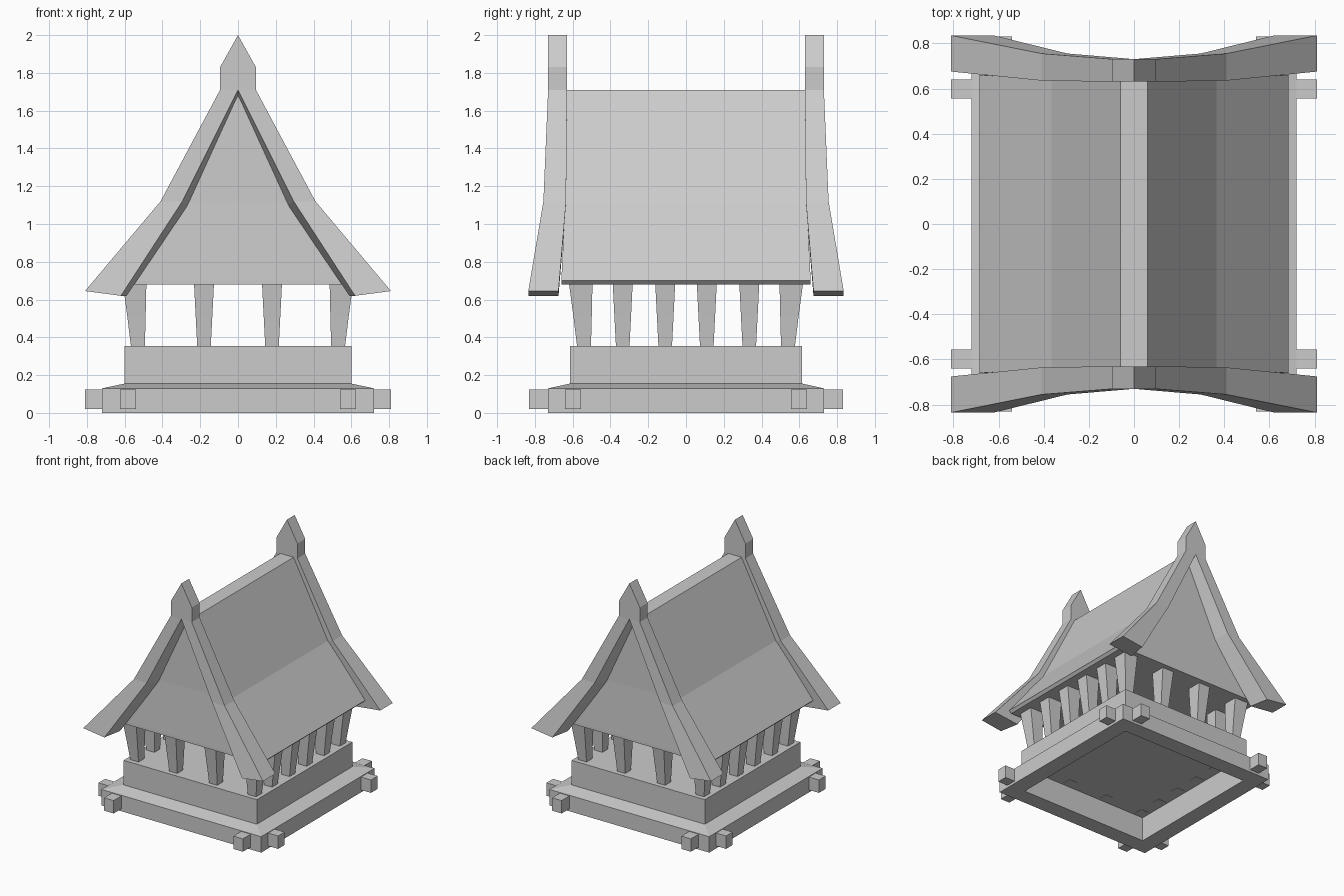
import bpy
import bmesh

cube = bpy.data.objects.get("Cube")
if cube:
    bpy.data.objects.remove(cube, do_unlink=True)

grey = bpy.data.materials.new("plain_grey")
grey.use_nodes = True
colour = (0.6, 0.6, 0.6, 1)
grey.diffuse_color = colour
grey.node_tree.nodes["Principled BSDF"].inputs["Base Color"].default_value = colour


def finish(name, bm):
    bmesh.ops.remove_doubles(bm, verts=bm.verts, dist=0.0001)
    bmesh.ops.recalc_face_normals(bm, faces=bm.faces)
    mesh = bpy.data.meshes.new(name)
    bm.to_mesh(mesh)
    bm.free()
    mesh.materials.append(grey)
    obj = bpy.data.objects.new(name, mesh)
    bpy.context.collection.objects.link(obj)
    return obj


def loft(name, rings):
    """Join closed rings of points with quads and cap both ends."""
    bm = bmesh.new()
    loops = [[bm.verts.new(p) for p in ring] for ring in rings]
    for a, b in zip(loops, loops[1:]):
        for i in range(len(a)):
            j = (i + 1) % len(a)
            bm.faces.new((a[i], a[j], b[j], b[i]))
    bm.faces.new(loops[0])
    bm.faces.new(loops[-1])
    return finish(name, bm)


def rect(x0, x1, y0, y1, z):
    return [(x0, y0, z), (x1, y0, z), (x1, y1, z), (x0, y1, z)]


def box(name, x0, x1, y0, y1, z0, z1):
    return loft(name, [rect(x0, x1, y0, y1, z0), rect(x0, x1, y0, y1, z1)])


# Stepped plinth, hollow underneath
steps = [(0.585, 0.595, 0.2), (0.585, 0.595, 0), (0.72, 0.73, 0),
         (0.72, 0.73, 0.13), (0.6, 0.615, 0.155), (0.6, 0.615, 0.355)]
loft("plinth", [rect(-x, x, -y, y, z) for x, y, z in steps])

# Beam ends poking out near each corner
for sx in (-1, 1):
    for sy in (-1, 1):
        xs = sorted((sx * 0.62, sx * 0.81))
        ys = sorted((sy * 0.555, sy * 0.64))
        box("side_beam_end", *xs, *ys, 0.02, 0.125)
        xs = sorted((sx * 0.54, sx * 0.625))
        ys = sorted((sy * 0.64, sy * 0.83))
        box("front_beam_end", *xs, *ys, 0.02, 0.125)


# Posts widen upwards; those on the outer rows also lean outwards
def span(c, edge, level):
    if abs(c) < edge:
        half = (0.036, 0.044, 0.053)[level]
        return c - half, c + half
    s = 1 if c > 0 else -1
    out = (0.037, 0.056, 0.08)[level]
    inner = (0.037, 0.041, 0.045)[level]
    return tuple(sorted((c + s * out, c - s * inner)))


columns = (-0.53, -0.18, 0.18, 0.53)
rows = (-0.54, -0.335, -0.11, 0.11, 0.335, 0.54)
for x in columns:
    for y in rows:
        if abs(x) < 0.5 and abs(y) < 0.5:
            continue
        levels = [(0, 0.198), (0, 0.355), (1, 0.51), (2, 0.69)]
        loft("post", [rect(*span(x, 0.5, n), *span(y, 0.5, n), z)
                      for n, z in levels])

# Solid gabled roof with a kink in the slope
slope = [(0.665, 0.66, 0.68), (0.685, 0.66, 0.7),
         (0.365, 0.64, 1.11), (0.06, 0.635, 1.71)]
loft("roof", [rect(-x, x, -y, y, z) for x, y, z in slope])

# Flared gable boards: (outer x, z), (inner front x, z), (inner back x, z), front y, back y
stations = [
    ((0, 2.0), (0, 1.71), (0, 1.68), 0.73, 0.63),
    ((0.095, 1.83), (0, 1.71), (0, 1.68), 0.73, 0.63),
    ((0.095, 1.71), (0, 1.71), (0, 1.68), 0.73, 0.63),
    ((0.41, 1.12), (0.295, 1.12), (0.265, 1.1), 0.755, 0.635),
    ((0.81, 0.645), (0.62, 0.62), (0.59, 0.62), 0.835, 0.675),
]
for end, name in ((-1, "front_gable_board"), (1, "back_gable_board")):
    bm = bmesh.new()
    for side in (-1, 1):
        loops = []
        for outer, near, far, yf, yb in stations:
            points = [(outer, yf), (outer, yb), (far, yb), (near, yf)]
            loops.append([bm.verts.new((side * p[0], end * y, p[1]))
                          for p, y in points])
        for k, (a, b) in enumerate(zip(loops, loops[1:])):
            for i in range(4):
                j = (i + 1) % 4
                if k < 2 and i == 2:
                    continue
                if k < 2 and i in (1, 3):
                    # fan around the shared inner point
                    hub, rim = (2, 1) if i == 1 else (3, 0)
                    bm.faces.new((a[rim], b[rim], b[hub]))
                else:
                    bm.faces.new((a[i], a[j], b[j], b[i]))
        bm.faces.new(loops[-1])
    finish(name, bm)
